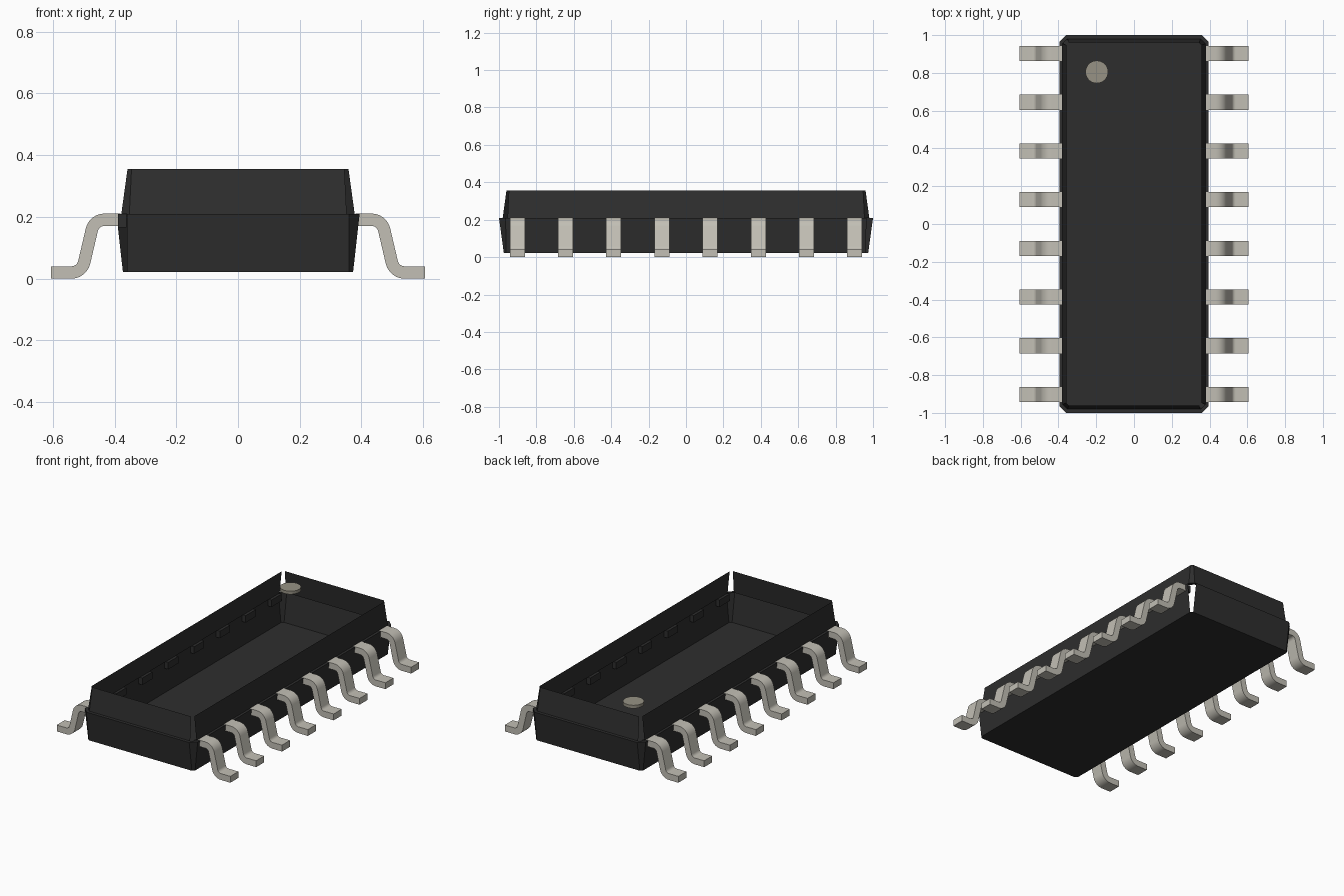
import bpy, bmesh, math
from mathutils import Vector

cube = bpy.data.objects.get("Cube")
if cube:
    bpy.data.objects.remove(cube, do_unlink=True)


def material(name, rgb):
    m = bpy.data.materials.new(name)
    m.use_nodes = True
    m.diffuse_color = (*rgb, 1)
    bsdf = m.node_tree.nodes["Principled BSDF"]
    bsdf.inputs["Base Color"].default_value = (*rgb, 1)
    bsdf.inputs["Roughness"].default_value = 0.6
    return m


BLACK = material("black plastic", (0.027, 0.027, 0.027))
METAL = material("pale metal", (0.54, 0.52, 0.46))
DOT = material("dull beige", (0.31, 0.29, 0.235))


def link_mesh(name, bm, mat):
    me = bpy.data.meshes.new(name)
    bm.to_mesh(me)
    bm.free()
    me.materials.append(mat)
    ob = bpy.data.objects.new(name, me)
    bpy.context.collection.objects.link(ob)
    return ob


def ring(bm, z, hx, hy, c):
    """Rectangle with cut corners, counter-clockwise; even edges are the corners."""
    pts = [(hx, hy - c), (hx - c, hy), (c - hx, hy), (-hx, hy - c),
           (-hx, c - hy), (c - hx, -hy), (hx - c, -hy), (hx, c - hy)]
    return [bm.verts.new((x, y, z)) for x, y in pts]


def wall(bm, low, high, skip=()):
    for i in range(8):
        if i not in skip:
            j = (i + 1) % 8
            bm.faces.new((low[i], low[j], high[j], high[i]))


# Open body shell: floor, lower wall, narrow ledge, upper wall.
# Some corner strips are left open, in diagonal pairs.
bm = bmesh.new()
base = ring(bm, 0.022, 0.373, 0.974, 0.013)
belt = ring(bm, 0.21, 0.394, 1.0, 0.035)
ledge = ring(bm, 0.21, 0.378, 0.98, 0.026)
rim = ring(bm, 0.355, 0.358, 0.96, 0.013)
bm.faces.new(list(reversed(base)))
wall(bm, base, belt, skip=(0, 4))
wall(bm, belt, ledge)
wall(bm, ledge, rim, skip=(2, 6))
link_mesh("body_shell", bm, BLACK)

# Marker disc level with the rim
bm = bmesh.new()
bmesh.ops.create_cone(bm, cap_ends=True, segments=32, radius1=0.06,
                      radius2=0.06, depth=0.02)
disc = link_mesh("marker_disc", bm, DOT)
disc.location = (-0.197, 0.805, 0.345)


# Lead: bent strip with rounded bends
def rounded_path(corners, radius, steps=6):
    """Points and directions along a polyline with filleted corners."""
    pts = [Vector(c) for c in corners]
    first = (pts[1] - pts[0]).normalized()
    out = [(pts[0], first)]
    for a, b, c in zip(pts, pts[1:], pts[2:]):
        d0, d1 = (b - a).normalized(), (c - b).normalized()
        turn = math.atan2(d0.x * d1.y - d0.y * d1.x, d0.dot(d1))
        side = math.copysign(1, turn)
        start = b - d0 * radius * math.tan(abs(turn) / 2)
        centre = start + Vector((-d0.y, d0.x)) * radius * side
        for k in range(steps + 1):
            t = math.atan2(d0.y, d0.x) + turn * k / steps
            d = Vector((math.cos(t), math.sin(t)))
            out.append((centre - Vector((-d.y, d.x)) * radius * side, d))
    out.append((pts[-1], (pts[-1] - pts[-2]).normalized()))
    return out


HALF_WIDTH, HALF_THICK = 0.04, 0.02
path = rounded_path([(0.38, 0.191), (0.466, 0.191), (0.506, 0.02), (0.606, 0.02)], 0.042)
bm = bmesh.new()
sections = []
for p, d in path:
    n = Vector((-d.y, d.x)) * HALF_THICK
    sections.append([bm.verts.new((q.x, y, q.y)) for q, y in
                     ((p + n, -HALF_WIDTH), (p + n, HALF_WIDTH),
                      (p - n, HALF_WIDTH), (p - n, -HALF_WIDTH))])
for a, b in zip(sections, sections[1:]):
    for i in range(4):
        j = (i + 1) % 4
        bm.faces.new((a[i], b[i], b[j], a[j]))
bm.faces.new(sections[0])
bm.faces.new(list(reversed(sections[-1])))
bmesh.ops.recalc_face_normals(bm, faces=bm.faces[:])
lead = link_mesh("lead", bm, METAL)
bpy.context.view_layer.objects.active = lead
lead.select_set(True)
bpy.ops.object.shade_smooth_by_angle(angle=math.radians(35))

# Socket: small block inside the wall that holds a lead
bm = bmesh.new()
bmesh.ops.create_cube(bm, size=1)
for v in bm.verts:
    v.co = (0.375 + v.co.x * 0.026, v.co.y * 0.1, 0.187 + v.co.z * 0.044)
socket = link_mesh("socket", bm, BLACK)

# Eight leads and sockets along each long side
for side, label in ((0, "left"), (math.pi, "right")):
    for i in range(8):
        y = -0.902 + i * 1.804 / 7
        for source in (lead, socket):
            ob = bpy.data.objects.new(f"{label}_{source.name}_{i + 1}", source.data)
            ob.location.y = y
            ob.rotation_euler.z = side
            bpy.context.collection.objects.link(ob)
for source in (lead, socket):
    bpy.data.objects.remove(source, do_unlink=True)
